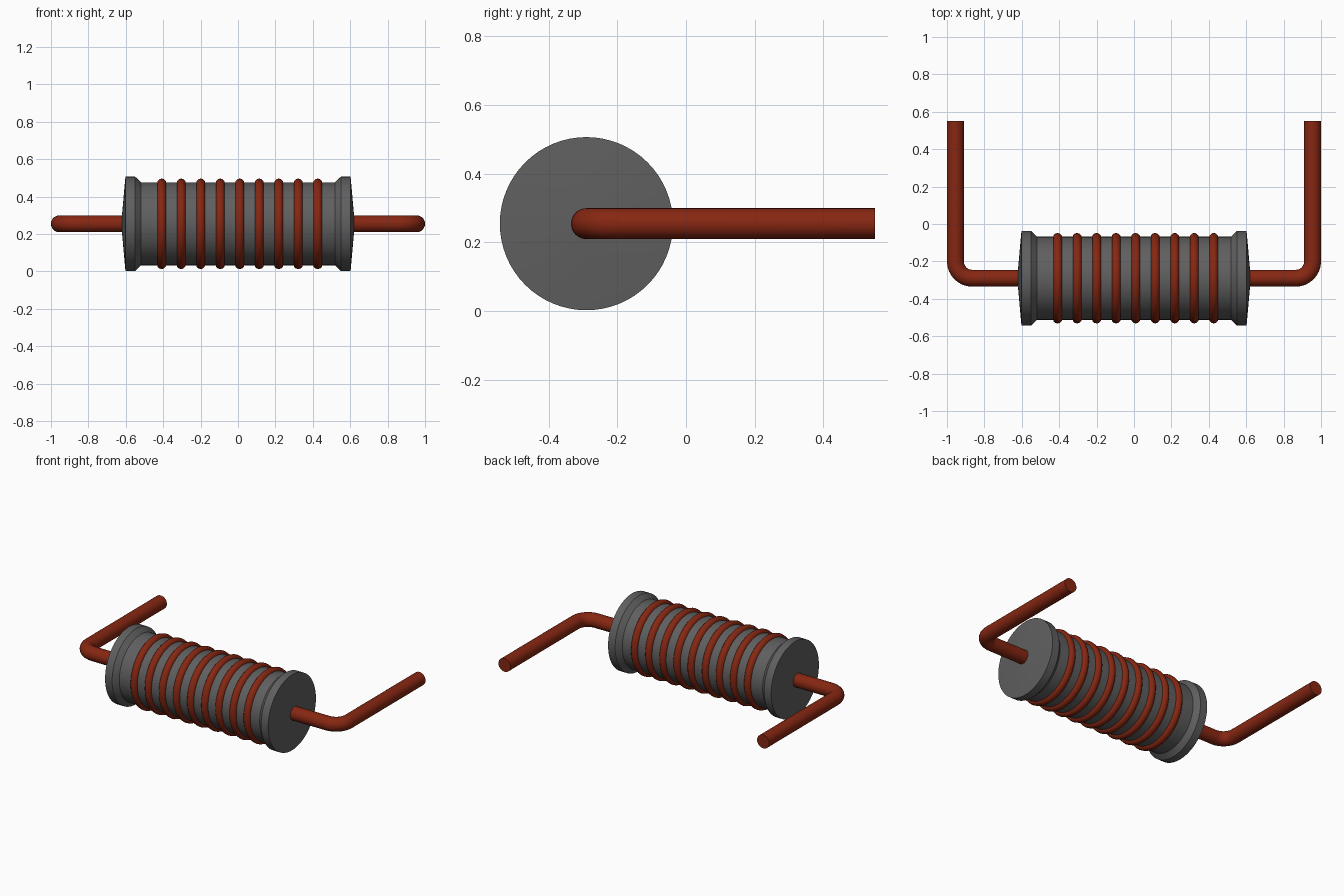
import bpy, bmesh, math
from mathutils import Vector

cube = bpy.data.objects.get("Cube")
if cube:
    bpy.data.objects.remove(cube, do_unlink=True)

AXIS_Y, AXIS_Z = -0.29, 0.254
WIRE_R, BEND_R, WIRE_X, WIRE_END = 0.045, 0.09, 0.955, 0.55


def material(name, rgb):
    m = bpy.data.materials.new(name)
    m.use_nodes = True
    m.diffuse_color = (*rgb, 1)
    m.node_tree.nodes["Principled BSDF"].inputs["Base Color"].default_value = (*rgb, 1)
    return m


grey = material("dark grey ceramic", (0.115, 0.115, 0.115))
copper = material("copper red", (0.24, 0.02, 0.006))


def finish(obj, mat, angle=30):
    obj.data.materials.append(mat)
    bpy.ops.object.select_all(action="DESELECT")
    obj.select_set(True)
    bpy.context.view_layer.objects.active = obj
    bpy.ops.object.shade_smooth_by_angle(angle=math.radians(angle))


def sweep(name, stations, sides, mat):
    """Skin circles given as (x, y, heading in the ground plane, radius)."""
    bm = bmesh.new()
    rings = []
    for x, y, heading, r in stations:
        side = Vector((-math.sin(heading), math.cos(heading), 0))
        ring = []
        for i in range(sides):
            a = math.tau * i / sides
            ring.append(bm.verts.new(Vector((x, y, AXIS_Z)) + side * r * math.cos(a)
                                     + Vector((0, 0, r * math.sin(a)))))
        rings.append(ring)
    for a, b in zip(rings, rings[1:]):
        for i in range(sides):
            j = (i + 1) % sides
            bm.faces.new((a[i], a[j], b[j], b[i]))
    bm.faces.new(rings[0])
    bm.faces.new(rings[-1])
    bmesh.ops.recalc_face_normals(bm, faces=bm.faces)
    mesh = bpy.data.meshes.new(name)
    bm.to_mesh(mesh)
    bm.free()
    obj = bpy.data.objects.new(name, mesh)
    bpy.context.collection.objects.link(obj)
    finish(obj, mat)
    return obj


# Ceramic spool: slightly domed ends, flanges and a straight core
half = [(0.62, 0.05), (0.602, 0.252), (0.55, 0.252), (0.518, 0.222)]
profile = [(-x, r) for x, r in half] + [(x, r) for x, r in reversed(half)]
sweep("spool_body", [(x, AXIS_Y, 0, r) for x, r in profile], 64, grey)

# Wire turns around the core
for n in range(9):
    bpy.ops.mesh.primitive_torus_add(
        major_segments=48, minor_segments=12, major_radius=0.217, minor_radius=0.025,
        location=(-0.408 + 0.1043 * n, AXIS_Y, AXIS_Z), rotation=(0, math.pi / 2, 0))
    turn = bpy.context.object
    turn.name = f"wire_turn_{n + 1}"
    finish(turn, copper, 40)

# Bent leads leaving each end and turning to the back
for name, s in (("left_lead", 1), ("right_lead", -1)):
    path = [(s * 0.58, AXIS_Y, 0, WIRE_R)]
    for k in range(9):
        a = math.pi / 2 * k / 8
        path.append((s * (WIRE_X - BEND_R + BEND_R * math.sin(a)),
                     AXIS_Y + BEND_R * (1 - math.cos(a)), s * a, WIRE_R))
    path.append((s * WIRE_X, WIRE_END, s * math.pi / 2, WIRE_R))
    sweep(name, path, 24, copper)
